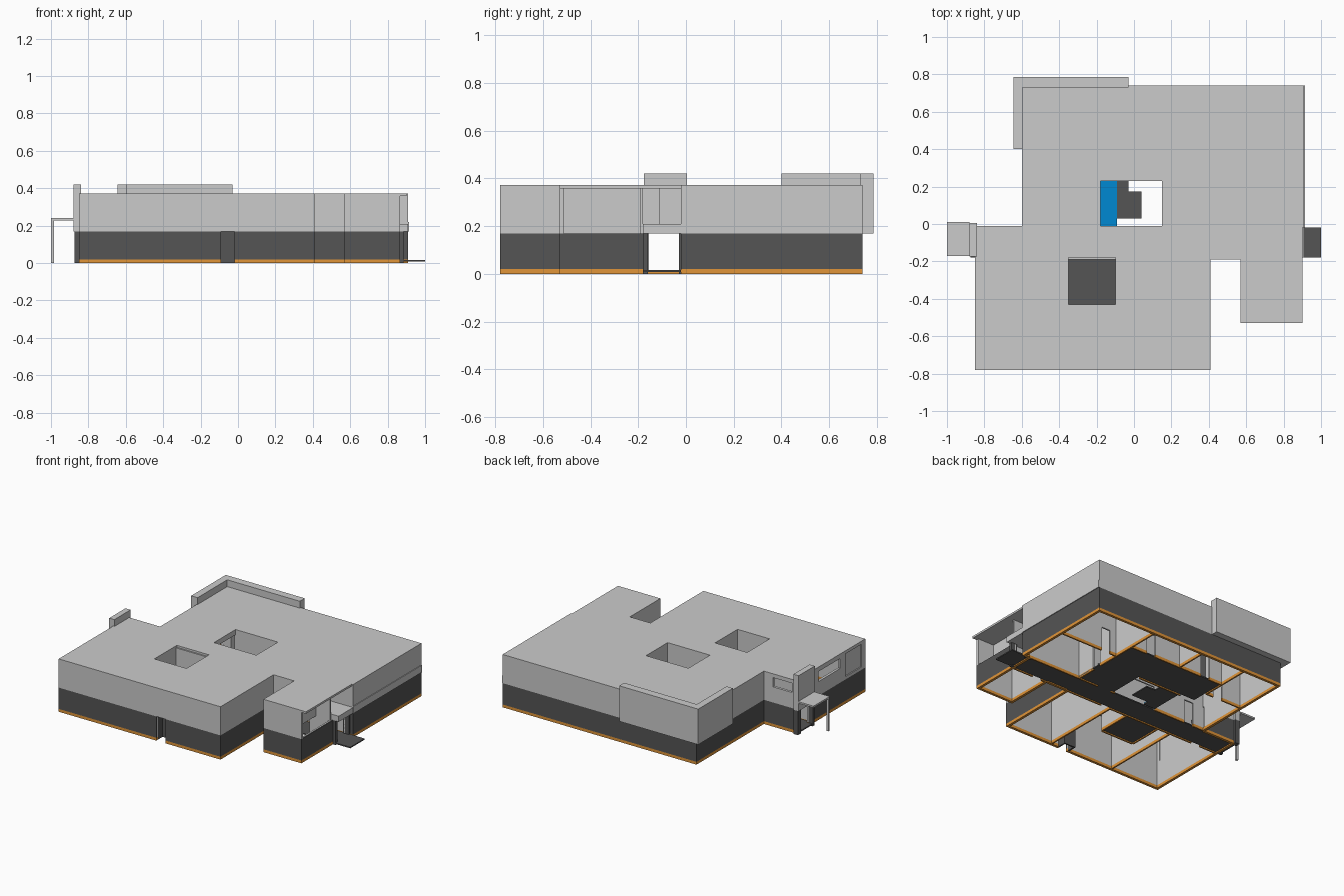
import bpy

if "Cube" in bpy.data.objects:
    bpy.data.objects.remove(bpy.data.objects["Cube"])


def material(name, rgb):
    m = bpy.data.materials.new(name)
    m.diffuse_color = (*rgb, 1)
    m.use_nodes = True
    m.node_tree.nodes["Principled BSDF"].inputs["Base Color"].default_value = m.diffuse_color
    return m


LIGHT = material("light_render", (0.55, 0.55, 0.55))
DARK = material("dark_cladding", (0.09, 0.09, 0.09))
ORANGE = material("orange_plinth", (0.75, 0.30, 0.04))
BLUE = material("pool_blue", (0.0, 0.25, 0.65))
ROOF_Z, TOP = 0.358, 0.372


def mesh_object(name, verts, faces, mat):
    me = bpy.data.meshes.new(name)
    me.from_pydata(verts, [], faces)
    me.materials.append(mat)
    ob = bpy.data.objects.new(name, me)
    bpy.context.collection.objects.link(ob)
    return ob


def boxes(name, items, mat):
    """One mesh made of axis-aligned boxes (x0, x1, y0, y1, z0, z1)."""
    verts, faces = [], []
    for x0, x1, y0, y1, z0, z1 in items:
        n = len(verts)
        verts += [(x, y, z) for z in (z0, z1)
                  for x, y in ((x0, y0), (x1, y0), (x1, y1), (x0, y1))]
        faces += [[n + i for i in f] for f in
                  ((3, 2, 1, 0), (4, 5, 6, 7), (0, 1, 5, 4),
                   (1, 2, 6, 5), (2, 3, 7, 6), (3, 0, 4, 7))]
    return mesh_object(name, verts, faces, mat)


def strip(p, q, z0, z1, off, thick, openings):
    """Boxes along edge p-q, offset to its left, leaving the openings free."""
    dx, dy = q[0] - p[0], q[1] - p[1]
    length = abs(dx) + abs(dy)
    ux, uy = dx / length, dy / length
    cuts = sorted({off, length - off} | {s for o in openings for s in o[:2]})
    out = []
    for a, b in zip(cuts, cuts[1:]):
        spans = [(z0, z1)]
        for s0, s1, za, zb in openings:
            if s0 <= a and b <= s1:
                spans = [t for lo, hi in spans
                         for t in ((lo, min(hi, za)), (max(lo, zb), hi)) if t[1] - t[0] > 1e-4]
        xs = sorted((p[0] + ux * a - uy * off, p[0] + ux * b - uy * (off + thick)))
        ys = sorted((p[1] + uy * a + ux * off, p[1] + uy * b + ux * (off + thick)))
        out += [(*xs, *ys, lo, hi) for lo, hi in spans]
    return out


def slab(name, loops, z0, z1, mat):
    """Flat-shaded slab from an outline and hole loops."""
    cu = bpy.data.curves.new(name, 'CURVE')
    cu.dimensions, cu.fill_mode = '2D', 'BOTH'
    cu.extrude = (z1 - z0) / 2
    for loop in loops:
        sp = cu.splines.new('POLY')
        sp.points.add(len(loop) - 1)
        for pt, (x, y) in zip(sp.points, loop):
            pt.co = (x, y, 0, 1)
        sp.use_cyclic_u = True
    ob = bpy.data.objects.new(name, cu)
    bpy.context.collection.objects.link(ob)
    ob.location.z = (z0 + z1) / 2
    cu.materials.append(mat)
    bpy.context.view_layer.objects.active = ob
    ob.select_set(True)
    bpy.ops.object.convert(target='MESH')
    bpy.ops.object.shade_flat()
    bpy.context.object.select_set(False)


def rect(x0, x1, y0, y1):
    return [(x0, y0), (x1, y0), (x1, y1), (x0, y1)]


# Roof with two courtyard openings
slab("roof", [
    [(-.85, -.78), (.41, -.78), (.41, -.19), (.57, -.19), (.57, -.53), (.90, -.53),
     (.90, -.02), (.91, -.02), (.91, .74), (-.60, .74), (-.60, -.01), (-.85, -.01)],
    rect(-.18, .15, -.01, .23), rect(-.35, -.10, -.43, -.18)], ROOF_Z, TOP, LIGHT)

# Outer walls: plinth, dark lower cladding, light upper band, light lining
outline = [(-.85, -.78), (.41, -.78), (.41, -.19), (.57, -.19), (.57, -.53), (.865, -.53),
           (.865, -.02), (.91, -.02), (.91, .74), (-.60, .74), (-.60, -.01), (-.85, -.01)]
openings = {
    0: [(.76, .83, 0, .17)],
    5: [(.018, .37, .17, ROOF_Z), (.37, .50, .015, ROOF_Z), (.50, .51, .17, ROOF_Z)],
    10: [(.07, .22, .28, .345)],
    11: [(.02, .15, .015, .17), (.25, .49, .27, .34), (.55, .73, .19, .35)],
}
layers = [("wall_plinth", 0, .02, 0, .018, ORANGE), ("lower_cladding", .02, .17, 0, .009, DARK),
          ("upper_wall", .17, ROOF_Z, 0, .018, LIGHT), ("lower_lining", .02, .17, .009, .009, LIGHT)]
for name, z0, z1, off, thick, mat in layers:
    parts = []
    for i, p in enumerate(outline):
        parts += strip(p, outline[(i + 1) % len(outline)], z0, z1, off, thick, openings.get(i, []))
    boxes(name, parts, mat)

# Inner partitions: start, end and door openings
partitions = [
    ((-.85, -.19), (.41, -.19), [(.15, .22, 0, .17), (.90, .97, 0, .17)]),
    ((.57, -.19), (.85, -.19), [(.05, .12, 0, .17)]),
    ((-.60, -.02), (-.18, -.02), [(.10, .17, 0, .17)]),
    ((.15, -.02), (.89, -.02), [(.03, .14, 0, .17)]),
    ((-.30, .50), (.45, .50), [(.10, .17, 0, .17), (.55, .62, 0, .17)]),
    ((-.30, .35), (-.30, .72), []),
    ((-.58, .35), (-.30, .35), [(.15, .22, 0, .17)]),
    ((.45, -.02), (.45, .72), [(.15, .22, 0, .17)]),
    ((.45, .35), (.89, .35), [(.05, .12, 0, .17)]),
    ((.05, .50), (.05, .72), []),
    ((-.45, -.76), (-.45, -.19), []), ((.05, -.76), (.05, -.19), []),
    ((-.35, -.44), (-.10, -.44), []),
    ((-.35, -.43), (-.35, -.19), []), ((-.09, -.43), (-.09, -.19), []),
    ((-.18, .23), (.15, .23), []),
]
for name, z0, z1, mat in (("partition_wall", .02, ROOF_Z, LIGHT), ("partition_plinth", 0, .02, ORANGE)):
    boxes(name, [b for p, q, o in partitions for b in strip(p, q, z0, z1, 0, .01, o)], mat)

# Front slot recess
boxes("front_recess", [(-.10, -.09, -.765, -.70, 0, .17), (-.02, -.01, -.765, -.70, 0, .17),
                       (-.10, -.01, -.71, -.70, 0, .17), (-.10, -.01, -.765, -.70, .17, .18)], DARK)

# Floors: corridor through the house, hall beside the courtyard, terraces
boxes("corridor_floor", [(-.87, 1.0, -.18, -.02, .008, .016)], DARK)
boxes("hall_floor", [(.16, .45, -.02, .24, .008, .016), (-.30, .45, .24, .50, .008, .016)], DARK)
boxes("courtyard_deck", [(-.09, -.03, .03, .23, .008, .016), (-.03, .04, .03, .175, .008, .016)], DARK)
boxes("rear_terrace", [(-.35, -.09, -.43, -.18, .008, .016)], DARK)
boxes("pool_base", [(-.18, -.09, -.01, .23, .008, .016)], DARK)
boxes("pool_water", [(-.18, -.09, -.01, .23, .016, .02)], BLUE)
boxes("courtyard_lintel", [(.15, .16, -.02, .24, .17, ROOF_Z), (-.18, .15, -.02, -.01, .17, ROOF_Z),
                           (-.19, -.18, -.02, .24, .335, ROOF_Z)], LIGHT)
boxes("courtyard_post", [(-.19, -.18, -.02, -.01, 0, .335), (-.19, -.18, .23, .24, 0, .335),
                         (.15, .16, -.02, -.01, 0, .17)], LIGHT)

# Raised corner parapet wrapping the back left corner
slab("corner_parapet", [[(-.645, .40), (-.595, .40), (-.595, .73), (-.03, .73), (-.03, .785), (-.645, .785)]],
     .17, .42, LIGHT)

# Left entrance: tower, door jambs, canopy and leg
boxes("entrance_tower", [(-.88, -.84, -.175, .005, .17, .42)], LIGHT)
boxes("entrance_jamb", [(-.875, -.84, -.18, -.16, 0, .17), (-.875, -.84, -.03, .005, 0, .17)], DARK)
boxes("left_canopy", [(-1.0, -.88, -.17, .01, .228, .24)], LIGHT)
boxes("canopy_leg", [(-1.0, -.985, -.17, -.155, 0, .228)], LIGHT)

# Right entrance: canopy and set-back upper wall under the roof overhang
boxes("right_canopy", [(.74, .91, -.18, -.02, .17, .21)], LIGHT)
boxes("setback_wall", [(.73, .74, -.512, -.11, .17, ROOF_Z), (.715, .725, -.11, -.02, .17, ROOF_Z)], LIGHT)
boxes("right_wall_ledge", [(.905, .915, -.02, .74, .17, .22)], LIGHT)
boxes("right_jamb", [(.84, .885, -.18, -.16, 0, .17), (.84, .885, -.03, -.02, 0, .17)], DARK)

# Recessed panel in the left wall
boxes("left_window_panel", [(-.842, -.836, -.74, -.56, .19, .35)], LIGHT)
